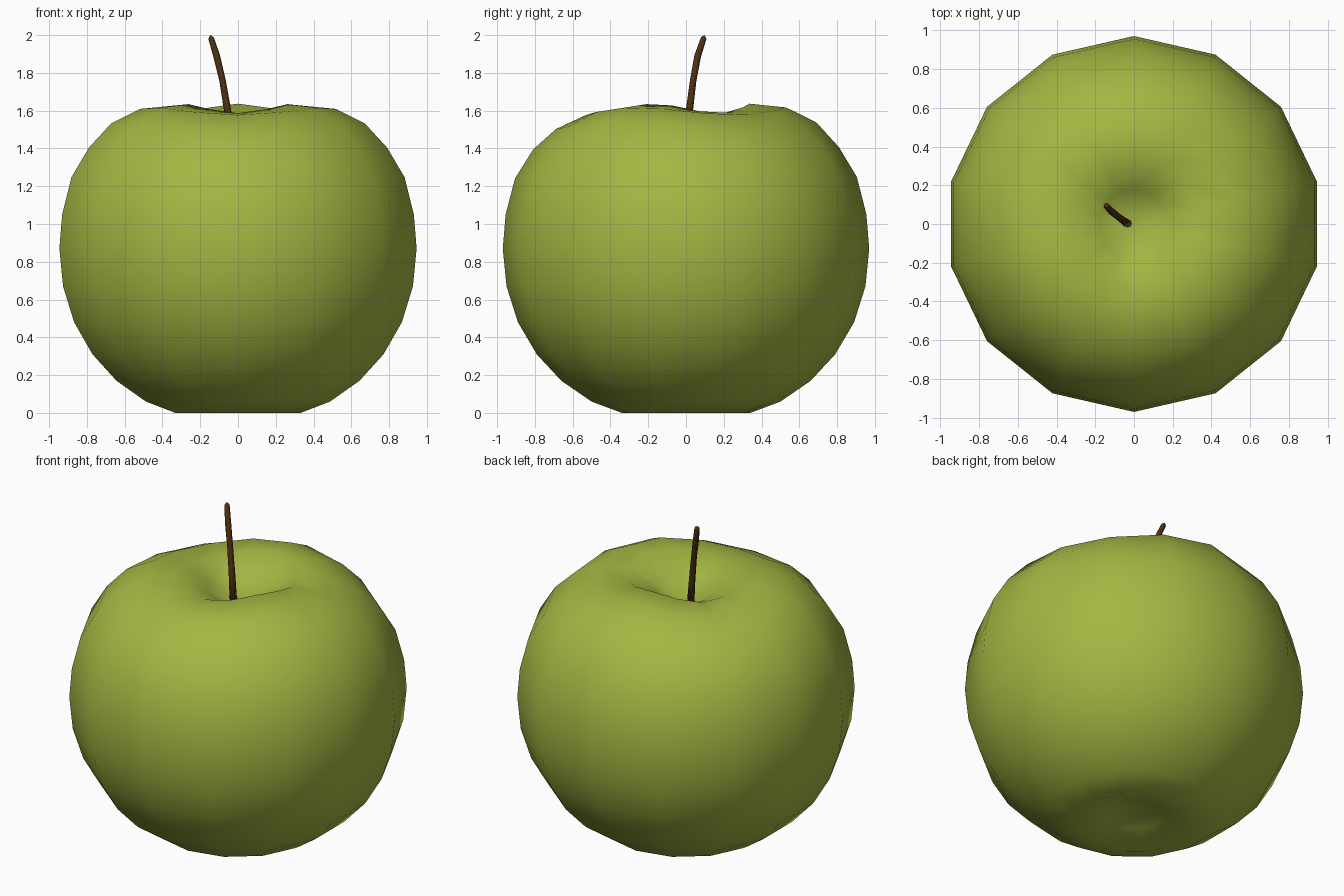
import bpy, bmesh, math
from mathutils import Vector

if "Cube" in bpy.data.objects:
    bpy.data.objects.remove(bpy.data.objects["Cube"])


def material(name, rgb):
    m = bpy.data.materials.new(name)
    m.diffuse_color = (*rgb, 1)
    m.use_nodes = True
    m.node_tree.nodes["Principled BSDF"].inputs["Base Color"].default_value = m.diffuse_color
    return m


def finish(bm, name, mat):
    bmesh.ops.recalc_face_normals(bm, faces=bm.faces)
    for f in bm.faces:
        f.smooth = True
    me = bpy.data.meshes.new(name)
    bm.to_mesh(me)
    bm.free()
    me.materials.append(mat)
    ob = bpy.data.objects.new(name, me)
    bpy.context.collection.objects.link(ob)
    return ob


def skin(bm, rings, start, end):
    """Bridge equal-sized rings and close both ends with fans."""
    n = len(rings[0])
    for a, b in zip(rings, rings[1:]):
        for i in range(n):
            j = (i + 1) % n
            bm.faces.new((a[i], a[j], b[j], b[i]))
    for ring, tip in ((rings[0], start), (rings[-1], end)):
        c = bm.verts.new(tip)
        for i in range(n):
            bm.faces.new((ring[i], ring[(i + 1) % n], c))


green = material("apple green", (0.37, 0.47, 0.055))
brown = material("stem brown", (0.075, 0.028, 0.006))

# Apple body: 14-sided lathe (radius, height, three-lobed waviness of the shoulder)
SIDES = 14
profile = [
    (0.17, 0.06, 0), (0.34, 0.0, 0), (0.50, 0.06, 0), (0.66, 0.17, 0),
    (0.79, 0.31, 0), (0.89, 0.48, 0), (0.95, 0.67, 0), (0.97, 0.87, 0),
    (0.955, 1.05, 0), (0.905, 1.245, 0.003), (0.81, 1.40, 0.006),
    (0.69, 1.52, 0.018), (0.53, 1.597, 0.02), (0.335, 1.612, 0.025),
    (0.18, 1.53, 0.012),
]
bm = bmesh.new()
rings = []
for r, z, lobe in profile:
    ring = []
    for i in range(SIDES):
        t = math.pi / 2 + 2 * math.pi * i / SIDES
        ring.append(bm.verts.new((r * math.cos(t), r * math.sin(t),
                                  z - lobe * math.sin(3 * t))))
    rings.append(ring)
skin(bm, rings, (0, 0, 0.09), (0, 0, 1.42))
finish(bm, "apple_body", green)

# Stem: tapered curved tube leaning back and left
path = [(-0.03, 0.0, 1.40), (-0.055, 0.018, 1.60), (-0.082, 0.038, 1.76),
        (-0.113, 0.062, 1.89), (-0.143, 0.094, 1.985)]
radii = [0.022, 0.019, 0.017, 0.018, 0.015]
pts = [Vector(p) for p in path]
bm = bmesh.new()
rings = []
for k, p in enumerate(pts):
    d = (pts[min(k + 1, len(pts) - 1)] - pts[max(k - 1, 0)]).normalized()
    u = d.cross(Vector((0, 1, 0))).normalized()
    v = d.cross(u)
    rings.append([bm.verts.new(p + radii[k] * (u * math.cos(a) + v * math.sin(a)))
                  for a in (2 * math.pi * i / 8 for i in range(8))])
skin(bm, rings, pts[0], (-0.147, 0.098, 2.0))
finish(bm, "stem", brown)
